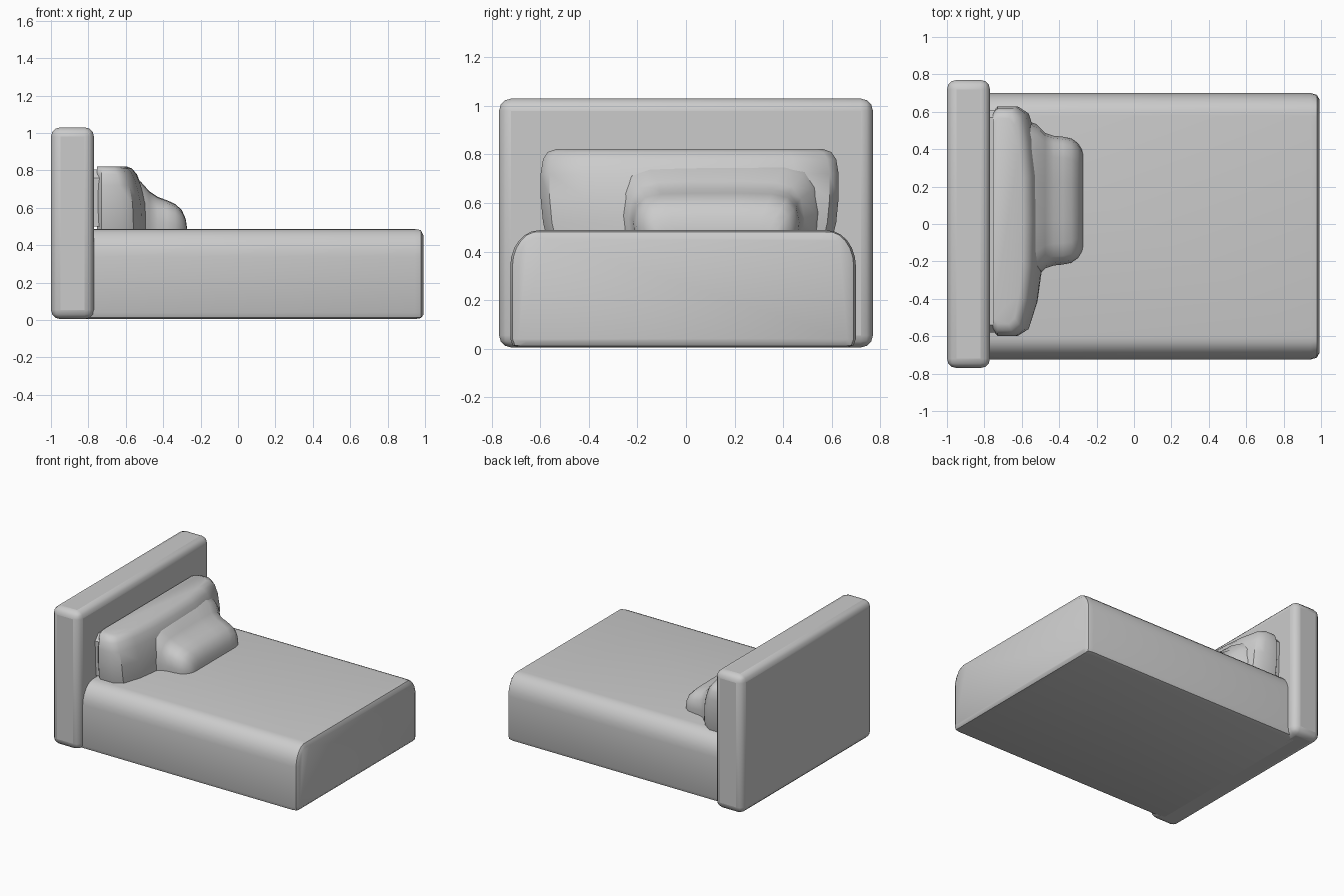
import bpy, bmesh, math

cube = bpy.data.objects.get("Cube")
if cube:
    bpy.data.objects.remove(cube, do_unlink=True)

grey = bpy.data.materials.new("light_grey")
grey.use_nodes = True
colour = (0.6, 0.6, 0.6, 1)
grey.diffuse_color = colour
grey.node_tree.nodes["Principled BSDF"].inputs["Base Color"].default_value = colour


def loft(name, rings, bevel=0.0, subdivide=0):
    """Skin equal-length rings of points, cap both ends and round the result."""
    bm = bmesh.new()
    loops = [[bm.verts.new(p) for p in ring] for ring in rings]
    for a, b in zip(loops, loops[1:]):
        for i in range(len(a)):
            j = (i + 1) % len(a)
            bm.faces.new((a[i], a[j], b[j], b[i]))
    bm.faces.new(loops[0][::-1])
    bm.faces.new(loops[-1])
    bmesh.ops.recalc_face_normals(bm, faces=bm.faces)
    mesh = bpy.data.meshes.new(name)
    bm.to_mesh(mesh)
    bm.free()
    mesh.materials.append(grey)
    obj = bpy.data.objects.new(name, mesh)
    bpy.context.collection.objects.link(obj)
    if bevel:
        mod = obj.modifiers.new("rounding", 'BEVEL')
        mod.width, mod.segments = bevel, 3
        mod.limit_method, mod.angle_limit = 'ANGLE', math.radians(40)
    if subdivide:
        mod = obj.modifiers.new("softening", 'SUBSURF')
        mod.levels = mod.render_levels = subdivide
    bpy.ops.object.select_all(action='DESELECT')
    obj.select_set(True)
    bpy.context.view_layer.objects.active = obj
    bpy.ops.object.shade_smooth_by_angle(angle=math.radians(40))
    return obj


# Headboard: thick slab with rounded edges
slab = [(-0.77, 0.005), (0.77, 0.005), (0.77, 1.03), (-0.77, 1.03)]
loft("headboard", [[(x, y, z) for y, z in slab] for x in (-1.0, -0.77)], bevel=0.05)

# Mattress: broad rounded shoulders, small rounding underneath and at the foot
centre, half = -0.012, 0.712
shoulder = [(half - 0.12 + 0.12 * math.cos(a), 0.34 + 0.148 * math.sin(a))
            for a in [math.pi / 2 * i / 6 for i in range(7)]]
side = [(half - 0.035, 0.005), (half - 0.01, 0.014), (half, 0.04)] + shoulder
outline = side + [(-y, z) for y, z in reversed(side)]
ends = [(-0.85, 1.0, 0), (0.945, 1.0, 0), (0.978, 0.987, 0.008), (0.992, 0.95, 0.035)]
loft("mattress", [[(x, centre + y * s, max(0.005 + d * 0.7, min(z, 0.488 - d)))
                   for y, z in outline] for x, s, d in ends])

# Large pillow: bowed front, standing against the headboard
front = [(-0.62, 0.99), (-0.56, 0.93), (-0.515, 0.7), (-0.49, 0.4), (-0.485, 0)]
plan = [(-0.755, 0.94), (-0.73, 0.99)] + front
plan += [(x, -t) for x, t in reversed(plan[:-1])]
layers = [(0.46, 0.0, 0.595), (0.52, 0.0, 0.61), (0.62, 0.005, 0.62), (0.72, 0.03, 0.62),
          (0.78, 0.055, 0.61), (0.81, 0.08, 0.59), (0.822, 0.11, 0.555)]
loft("large_pillow", [[(x - inset * max(0, (x + 0.73) / 0.24), 0.015 + t * width, z)
                       for x, t in plan] for z, inset, width in layers])

# Strip joining the large pillow to the headboard
strip = [(-0.57, 0.5), (0.6, 0.5), (0.61, 0.76), (0.57, 0.805), (-0.54, 0.805), (-0.58, 0.76)]
loft("pillow_back", [[(x, y, z) for y, z in strip] for x in (-0.8, -0.71)])

# Small pillow: low cushion sloping down from the large one
arch = [(1.0, 0.0), (1.02, 0.35), (0.98, 0.7), (0.88, 0.92), (0.68, 1.0), (0.3, 1.02)]
arch += [(-t, h) for t, h in reversed(arch)]
slices = [(-0.6, 0.43, 0.77), (-0.52, 0.40, 0.735), (-0.475, 0.355, 0.685), (-0.43, 0.34, 0.655),
          (-0.38, 0.335, 0.637), (-0.335, 0.325, 0.617), (-0.3, 0.30, 0.585), (-0.28, 0.27, 0.54),
          (-0.272, 0.25, 0.49)]
loft("small_pillow", [[(x, 0.125 + t * w, 0.46 + h * (top - 0.46)) for t, h in arch]
                      for x, w, top in slices])
